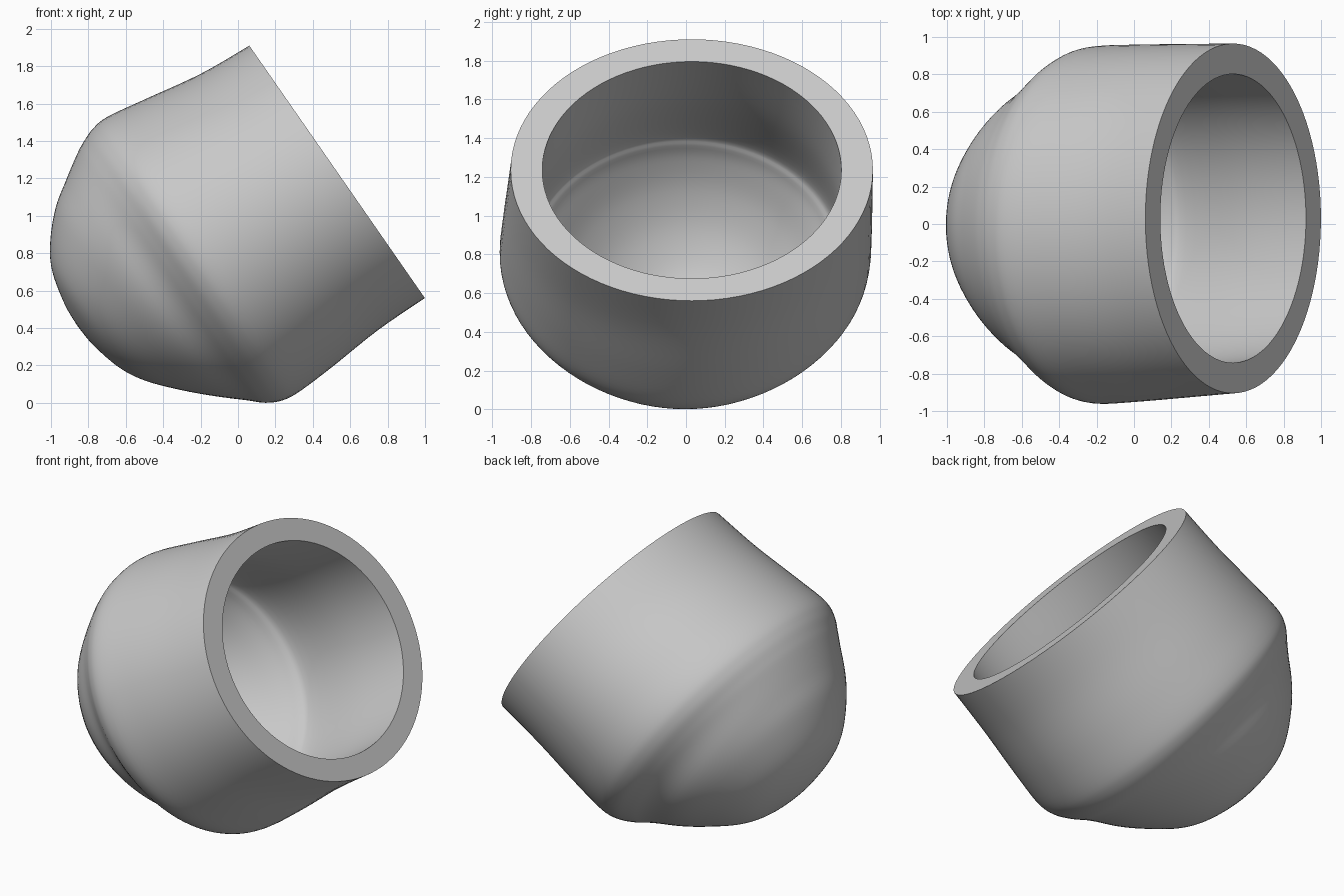
import bpy, bmesh
from math import sin, cos, pi, exp
from mathutils import Vector

cube = bpy.data.objects.get("Cube")
if cube:
    bpy.data.objects.remove(cube, do_unlink=True)

SIDES, STEPS = 96, 5
RIM_CENTRE = Vector((0.53, 0, 1.235))
AXIS = Vector((0.821, 0, 0.571))
UP = Vector((-0.571, 0, 0.821))
ACROSS = Vector((0, 1, 0))

# Stations from rim to closed end: distance along axis, lift, half height, half width
OUTER = [(0, 0, .822, .935), (-.3, .014, .833, .945), (-.62, .032, .873, .955),
         (-.84, .047, .896, .956), (-.94, .05, .885, .925), (-1.02, .056, .85, .865),
         (-1.09, .07, .80, .81), (-1.22, .088, .70, .72), (-1.35, .108, .59, .60),
         (-1.48, .115, .445, .455), (-1.555, .12, .31, .32), (-1.6, .12, .13, .13),
         (-1.61, .12, 0, 0)]
INNER = [(0, 0, .682, .772), (-.4, .015, .70, .785), (-.8, .04, .75, .81),
         (-.9, .05, .73, .77), (-1, .06, .69, .70), (-1.15, .08, .59, .59),
         (-1.3, .10, .44, .44), (-1.41, .115, .26, .26), (-1.455, .12, .1, .1),
         (-1.465, .12, 0, 0)]


def smooth_path(stations):
    """Catmull-Rom curve through the stations."""
    p = [Vector(s) for s in stations]
    out = []
    for i in range(len(p) - 1):
        a, b, c, d = p[max(i - 1, 0)], p[i], p[i + 1], p[min(i + 2, len(p) - 1)]
        for k in range(STEPS):
            t = k / STEPS
            out.append(b + (c - a) * (t / 2) + (a * 2 - b * 5 + c * 4 - d) * (t * t / 2)
                       + (b * 3 - a - c * 3 + d) * (t ** 3 / 2))
    return out + [p[-1]]


def add_ring(bm, station, dent):
    u, lift, high, wide = station
    shift = max(-.005, .03 + .042 * u)
    ring = []
    for i in range(SIDES):
        t = 2 * pi * i / SIDES
        # shallow hollow on the lower flanks, just behind the shoulder
        k = 1 - dent * exp(-((u + 1.12) / .12) ** 2) * cos(t) ** 2 * (1 - sin(t))
        ring.append(bm.verts.new(RIM_CENTRE + AXIS * u + UP * (lift + high * k * sin(t))
                                 + ACROSS * (shift + wide * k * cos(t))))
    return ring


# Hollow cup: outside from closed end to rim, then inside down to the floor
bm = bmesh.new()
rings = [add_ring(bm, s, .03) for s in reversed(smooth_path(OUTER))]
rings += [add_ring(bm, s, 0) for s in smooth_path(INNER)]
for a, b in zip(rings, rings[1:]):
    for i in range(SIDES):
        j = (i + 1) % SIDES
        bm.faces.new((a[i], a[j], b[j], b[i]))
bmesh.ops.remove_doubles(bm, verts=bm.verts, dist=1e-5)
bmesh.ops.recalc_face_normals(bm, faces=bm.faces)
mesh = bpy.data.meshes.new("cup")
bm.to_mesh(mesh)
bm.free()
cup = bpy.data.objects.new("cup", mesh)
bpy.context.collection.objects.link(cup)

# Plain grey
grey = bpy.data.materials.new("plain grey")
grey.use_nodes = True
grey.diffuse_color = (.58, .58, .58, 1)
grey.node_tree.nodes["Principled BSDF"].inputs["Base Color"].default_value = (.58, .58, .58, 1)
mesh.materials.append(grey)

bpy.ops.object.select_all(action="DESELECT")
cup.select_set(True)
bpy.context.view_layer.objects.active = cup
bpy.ops.object.shade_smooth_by_angle(angle=0.7)
